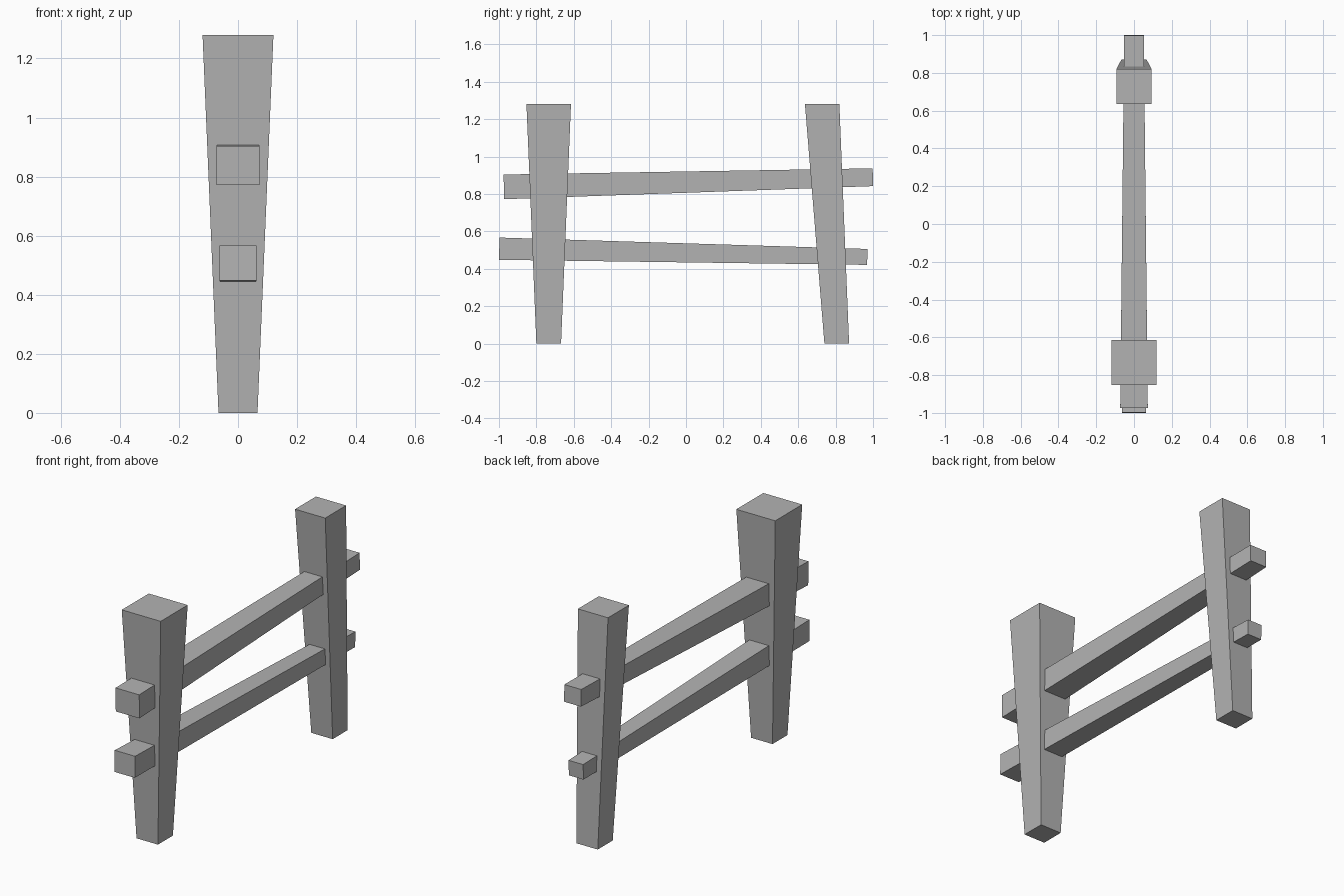
import bpy
import bmesh

cube = bpy.data.objects.get("Cube")
if cube:
    bpy.data.objects.remove(cube, do_unlink=True)

grey = bpy.data.materials.new("plain_grey")
grey.use_nodes = True
colour = (0.45, 0.45, 0.45, 1)
grey.diffuse_color = colour
grey.node_tree.nodes["Principled BSDF"].inputs["Base Color"].default_value = colour


def tapered_beam(name, start, end):
    """Join two four-cornered ends into a closed beam."""
    bm = bmesh.new()
    rings = [[bm.verts.new(p) for p in ring] for ring in (start, end)]
    for ring in rings:
        bm.faces.new(ring)
    for i in range(4):
        j = (i + 1) % 4
        bm.faces.new((rings[0][i], rings[0][j], rings[1][j], rings[1][i]))
    bmesh.ops.recalc_face_normals(bm, faces=bm.faces)
    mesh = bpy.data.meshes.new(name)
    bm.to_mesh(mesh)
    bm.free()
    mesh.materials.append(grey)
    obj = bpy.data.objects.new(name, mesh)
    bpy.context.collection.objects.link(obj)
    return obj


def level_ring(half, y0, y1, z):
    return [(-half, y0, z), (half, y0, z), (half, y1, z), (-half, y1, z)]


def upright_ring(half, z0, z1, y_low, y_high):
    return [(-half, y_low, z0), (half, y_low, z0), (half, y_high, z1), (-half, y_high, z1)]


# Posts, wider at the top
HEIGHT = 1.28
tapered_beam("front_post", level_ring(0.066, -0.8, -0.668, 0),
             level_ring(0.12, -0.853, -0.615, HEIGHT))
tapered_beam("back_post", level_ring(0.066, 0.74, 0.872, 0),
             level_ring(0.093, 0.636, 0.82, HEIGHT))

# Rails, thinner towards the back and running through both posts
tapered_beam("upper_rail", upright_ring(0.073, 0.772, 0.904, -0.973, -0.975),
             upright_ring(0.052, 0.842, 0.937, 1.0, 0.998))
tapered_beam("lower_rail", upright_ring(0.063, 0.448, 0.567, -1.0, -0.997),
             upright_ring(0.045, 0.421, 0.506, 0.968, 0.971))
